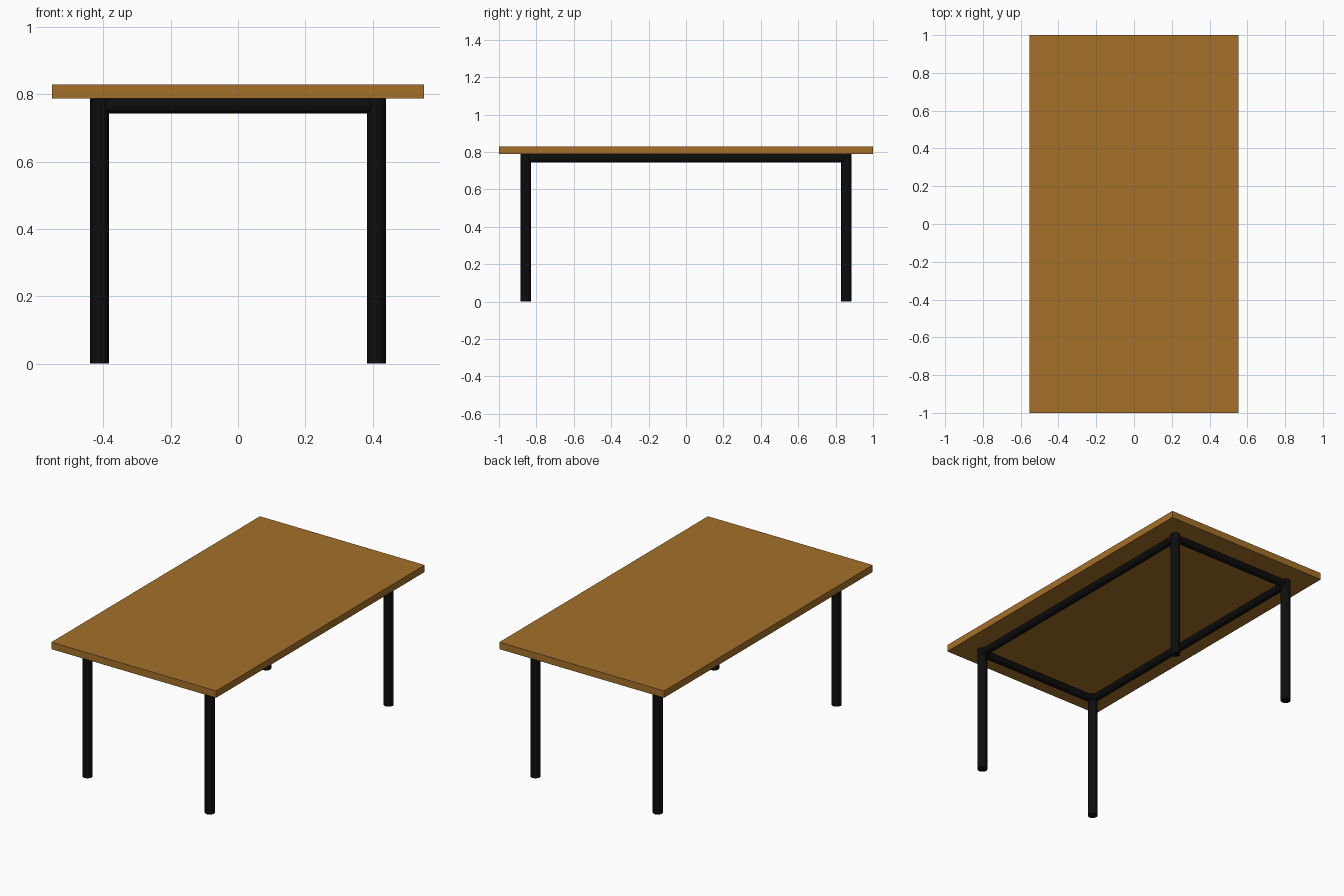
import bpy
import math
from mathutils import Vector

if "Cube" in bpy.data.objects:
    bpy.data.objects.remove(bpy.data.objects["Cube"])

LEG_X, LEG_Y = 0.411, 0.857     # leg centre offsets
UNDER, TOP = 0.788, 0.83        # tabletop underside and top


def material(name, color):
    mat = bpy.data.materials.new(name)
    mat.diffuse_color = color
    mat.use_nodes = True
    mat.node_tree.nodes["Principled BSDF"].inputs["Base Color"].default_value = mat.diffuse_color
    return mat


wood = material("wood", (0.37, 0.16, 0.022, 1))
black = material("black_metal", (0.004, 0.004, 0.004, 1))


def tube(name, start, end, radius):
    """Round bar between two points."""
    start, end = Vector(start), Vector(end)
    axis = end - start
    bpy.ops.mesh.primitive_cylinder_add(
        vertices=32, radius=radius, depth=axis.length,
        location=(start + end) / 2,
        rotation=axis.to_track_quat('Z', 'Y').to_euler())
    obj = bpy.context.object
    obj.name = name
    obj.data.materials.append(black)
    bpy.ops.object.shade_smooth_by_angle(angle=math.radians(35))
    return obj


# Tabletop slab
bpy.ops.mesh.primitive_cube_add(size=1, location=(0, 0, (UNDER + TOP) / 2))
top = bpy.context.object
top.name = "tabletop"
top.scale = (1.106, 2.0, TOP - UNDER)
bpy.ops.object.transform_apply(location=False, rotation=False, scale=True)
top.data.materials.append(wood)

# Four round legs
for sy, end in ((-1, "front"), (1, "back")):
    for sx, side in ((-1, "left"), (1, "right")):
        x, y = sx * LEG_X, sy * LEG_Y
        tube(f"{end}_{side}_leg", (x, y, 0), (x, y, UNDER), 0.028)

# Rails joining the legs under the top
RAIL_R = 0.0225
z = UNDER - RAIL_R
for s, end, side in ((-1, "front", "left"), (1, "back", "right")):
    tube(f"{end}_rail", (-LEG_X, s * LEG_Y, z), (LEG_X, s * LEG_Y, z), RAIL_R)
    tube(f"{side}_rail", (s * LEG_X, -LEG_Y, z), (s * LEG_X, LEG_Y, z), RAIL_R)
